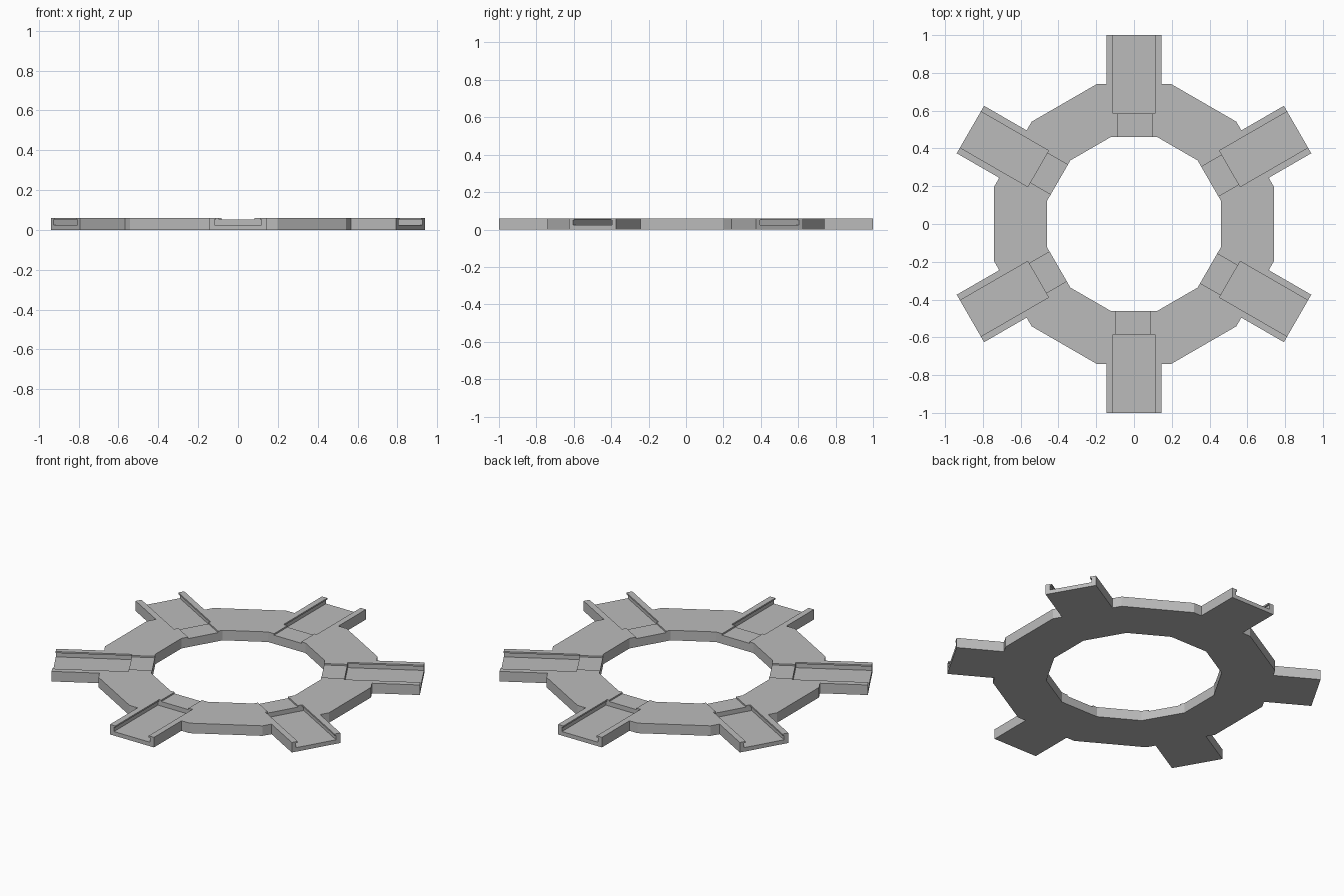
import bpy, bmesh, math
from mathutils import Matrix, Vector

HEIGHT = 0.06
ARM_HALF = 0.145
OUTER, INNER = 0.74, 0.46        # distances from the centre to the ring flats
SLOT_START = 0.586

cube = bpy.data.objects.get("Cube")
if cube:
    bpy.data.objects.remove(cube, do_unlink=True)

grey = bpy.data.materials.new("plain grey")
grey.use_nodes = True
grey.diffuse_color = (0.5, 0.5, 0.5, 1)
grey.node_tree.nodes["Principled BSDF"].inputs["Base Color"].default_value = (0.5, 0.5, 0.5, 1)


def prism(name, points, direction, matrix=Matrix()):
    """Extrude a closed outline along a direction."""
    bm = bmesh.new()
    face = bm.faces.new([bm.verts.new(p) for p in points])
    result = bmesh.ops.extrude_face_region(bm, geom=[face])
    moved = [v for v in result["geom"] if isinstance(v, bmesh.types.BMVert)]
    bmesh.ops.translate(bm, verts=moved, vec=direction)
    bmesh.ops.recalc_face_normals(bm, faces=bm.faces)
    bm.transform(matrix)
    mesh = bpy.data.meshes.new(name)
    bm.to_mesh(mesh)
    bm.free()
    mesh.materials.append(grey)
    obj = bpy.data.objects.new(name, mesh)
    bpy.context.collection.objects.link(obj)
    return obj


def turn(i):
    return Matrix.Rotation(math.radians(60 * i), 4, 'Z')


# Twelve-sided ring outline with six arms
corner = OUTER * math.tan(math.radians(15))
arm = [(corner, OUTER), (ARM_HALF, OUTER), (ARM_HALF, 1),
       (-ARM_HALF, 1), (-ARM_HALF, OUTER), (-corner, OUTER)]
outline = [turn(i) @ Vector((x, y, 0)) for i in range(6) for x, y in arm]
body = prism("ring_with_arms", outline, (0, 0, HEIGHT))

# Central twelve-sided opening
radius = INNER / math.cos(math.radians(15))
angles = [math.radians(15 + 30 * i) for i in range(12)]
hole = [(radius * math.cos(a), radius * math.sin(a), -0.1) for a in angles]
cutters = [prism("hole_cutter", hole, (0, 0, 0.3))]

# Undercut slot along each arm, and a shallow channel to the opening
floor, lip, top = 0.024, 0.051, 0.1
half_slot = [(0.119, floor), (0.119, lip), (0.11, lip), (0.11, top)]
slot = half_slot + [(-x, z) for x, z in reversed(half_slot)]
channel = [(-0.084, lip), (0.096, lip), (0.096, top), (-0.084, top)]
for i in range(6):
    cutters.append(prism("slot_cutter", [(x, SLOT_START, z) for x, z in slot],
                         (0, 0.5, 0), turn(i)))
    cutters.append(prism("channel_cutter", [(x, 0.4, z) for x, z in channel],
                         (0, 0.2, 0), turn(i)))

for cutter in cutters:
    cutter.hide_render = True
    cut = body.modifiers.new(cutter.name, 'BOOLEAN')
    cut.operation = 'DIFFERENCE'
    cut.solver = 'EXACT'
    cut.object = cutter

# Bake the cuts and drop the cutters
bpy.context.view_layer.update()
graph = bpy.context.evaluated_depsgraph_get()
baked = bpy.data.meshes.new_from_object(body.evaluated_get(graph))
body.modifiers.clear()
body.data = baked
for cutter in cutters:
    bpy.data.objects.remove(cutter, do_unlink=True)
